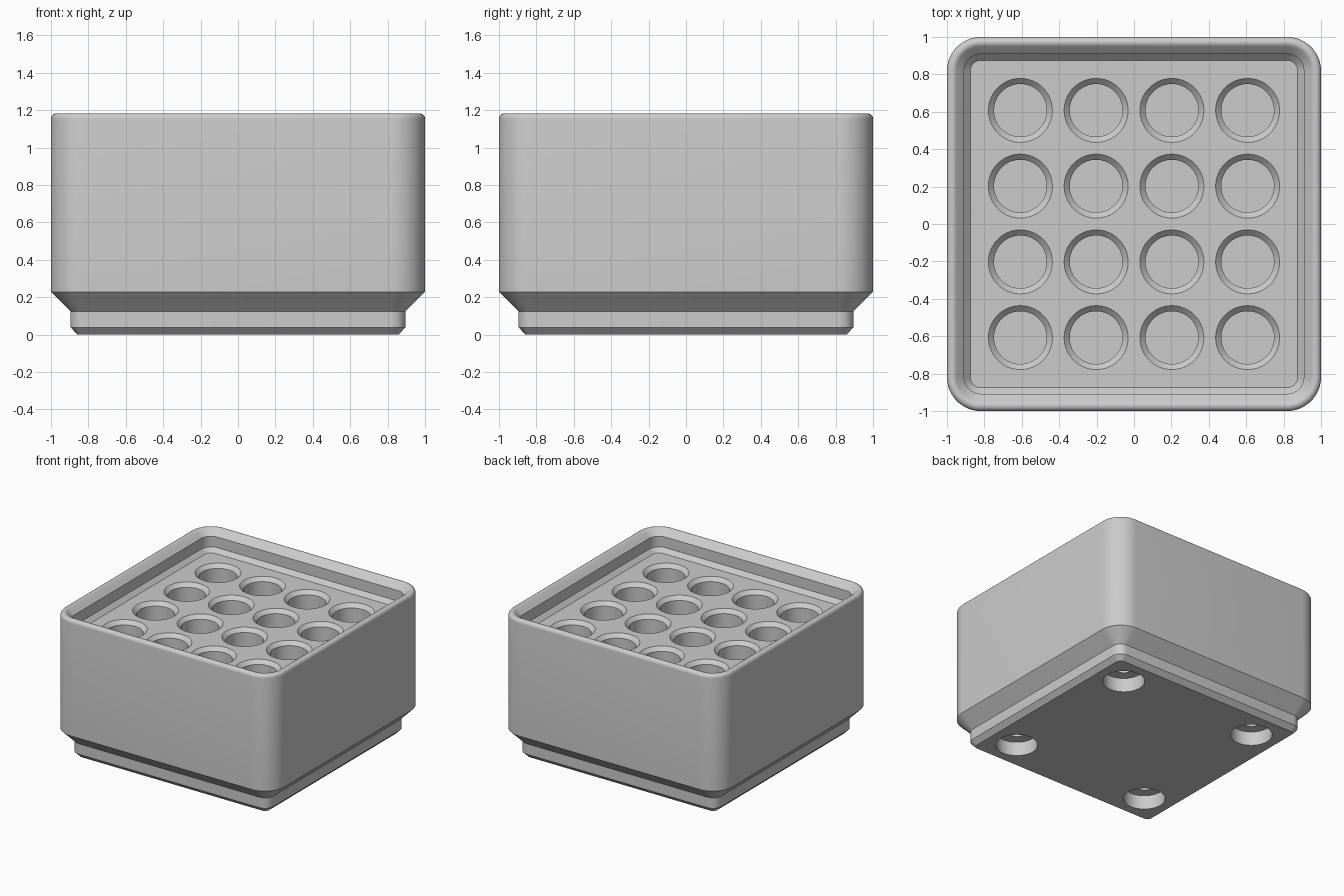
import bpy, bmesh
from math import pi, sin, cos

cube = bpy.data.objects.get("Cube")
if cube:
    bpy.data.objects.remove(cube, do_unlink=True)

grey = bpy.data.materials.new("light grey plastic")
grey.use_nodes = True
GREY = (0.6, 0.6, 0.6, 1)
grey.diffuse_color = GREY
grey.node_tree.nodes["Principled BSDF"].inputs["Base Color"].default_value = GREY

CORNER = 0.181       # outer corner radius
RIM = 0.029          # rounding of the lip
HEIGHT = 1.183
FLOOR = 1.012        # top of the solid block


def rounded_square(half, z, steps=12):
    """Square loop whose corners stay concentric with the outer wall."""
    r = CORNER - (1 - half)
    c = half - r
    pts = []
    for q, (sx, sy) in enumerate(((1, 1), (-1, 1), (-1, -1), (1, -1))):
        for i in range(steps + 1):
            a = (q + i / steps) * pi / 2
            pts.append((sx * c + r * cos(a), sy * c + r * sin(a), z))
    return pts


def circle(x, y, r, z, steps=64):
    return [(x + r * cos(2 * pi * i / steps), y + r * sin(2 * pi * i / steps), z)
            for i in range(steps)]


def loft(bm, loops):
    """Skin a stack of loops and cap both ends."""
    rings = [[bm.verts.new(p) for p in loop] for loop in loops]
    n = len(rings[0])
    for low, high in zip(rings, rings[1:]):
        for i in range(n):
            j = (i + 1) % n
            bm.faces.new((low[i], low[j], high[j], high[i]))
    bm.faces.new(rings[0][::-1])
    bm.faces.new(rings[-1])


def finish(bm, name):
    bmesh.ops.recalc_face_normals(bm, faces=bm.faces)
    mesh = bpy.data.meshes.new(name)
    bm.to_mesh(mesh)
    bm.free()
    mesh.materials.append(grey)
    obj = bpy.data.objects.new(name, mesh)
    bpy.context.collection.objects.link(obj)
    return obj


# Block: stepped foot, straight wall, rounded rim, stacking lip, floor
profile = [(0.858, 0), (0.896, 0.039), (0.896, 0.125), (1, 0.229)]
for i in range(9):
    a = i / 8 * pi * 0.75
    profile.append((1 - RIM + RIM * cos(a), HEIGHT - RIM + RIM * sin(a)))
profile += [(0.908, 1.133), (0.908, 1.046), (0.875, FLOOR)]
bm = bmesh.new()
loft(bm, [rounded_square(h, z) for h, z in profile])
block = finish(bm, "holder_block")

# Cutters: a grid of countersunk sockets, and stepped holes under the corners
bm = bmesh.new()
for ix in range(4):
    for iy in range(4):
        x, y = (ix - 1.5) * 0.405, (iy - 1.5) * 0.405
        loft(bm, [circle(x, y, r, z) for r, z in
                  ((0.141, 0.34), (0.141, FLOOR - 0.03),
                   (0.171, FLOOR), (0.171, FLOOR + 0.1))])
for sx in (-1, 1):
    for sy in (-1, 1):
        loft(bm, [circle(sx * 0.627, sy * 0.627, r, z) for r, z in
                  ((0.157, -0.1), (0.157, 0.116), (0.072, 0.116), (0.072, 0.289))])
cutters = finish(bm, "hole_cutters")
cutters.hide_render = True

cut = block.modifiers.new("holes", 'BOOLEAN')
cut.operation = 'DIFFERENCE'
cut.solver = 'EXACT'
cut.object = cutters

bpy.ops.object.select_all(action='DESELECT')
block.select_set(True)
bpy.context.view_layer.objects.active = block
bpy.ops.object.modifier_apply(modifier=cut.name)
bpy.data.objects.remove(cutters, do_unlink=True)
bpy.ops.object.shade_smooth_by_angle(angle=pi / 6)
